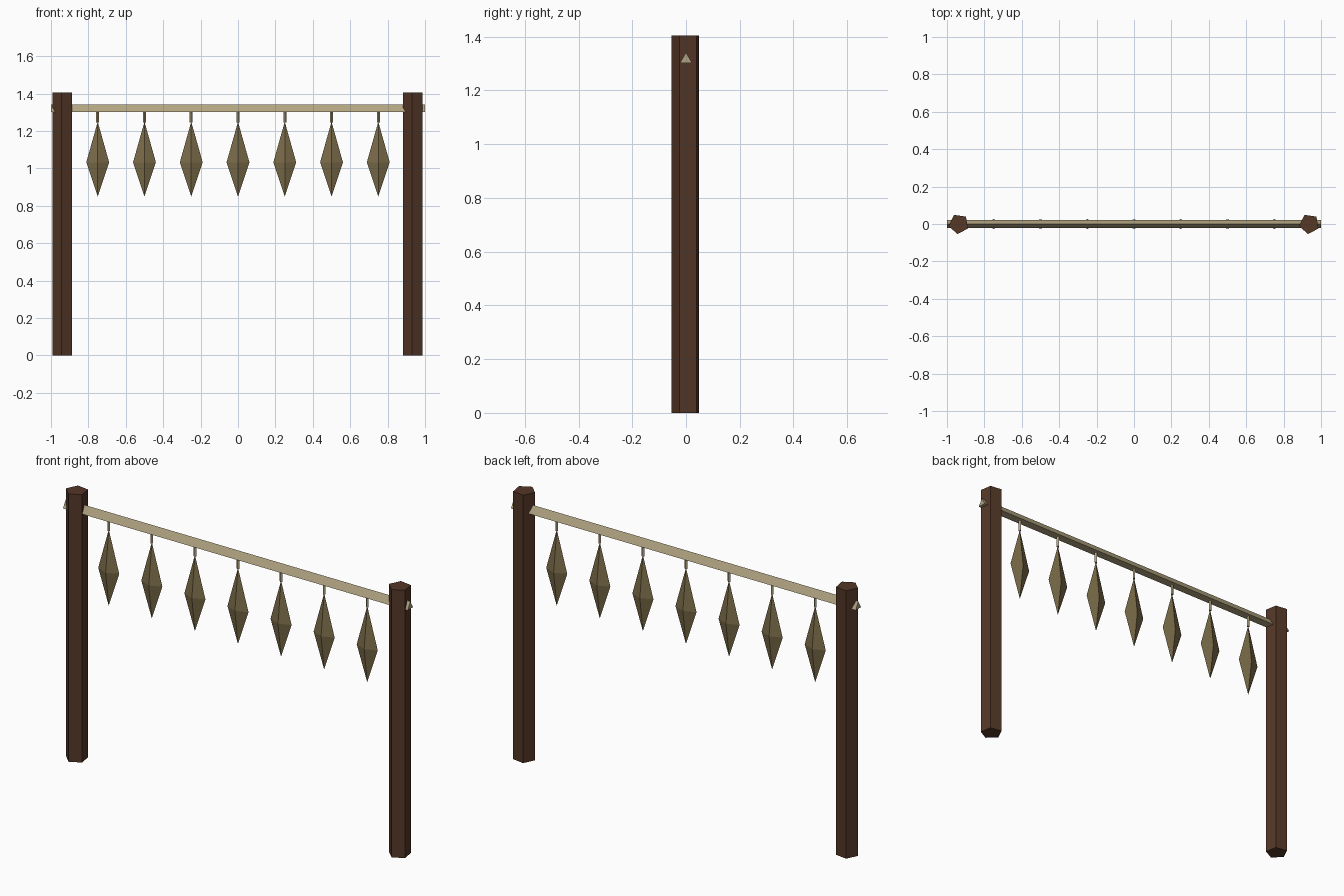
import bpy
import bmesh
from math import cos, sin, pi, radians
from mathutils import Matrix

cube = bpy.data.objects.get("Cube")
if cube:
    bpy.data.objects.remove(cube, do_unlink=True)


def make_material(name, rgb):
    mat = bpy.data.materials.new(name)
    mat.use_nodes = True
    colour = (*rgb, 1.0)
    mat.diffuse_color = colour
    mat.node_tree.nodes["Principled BSDF"].inputs["Base Color"].default_value = colour
    return mat


def lathe(name, mat, sides, profile, turn=0.0, matrix=Matrix()):
    """Faceted solid from (radius, height) pairs; a zero radius makes a point."""
    bm = bmesh.new()
    rings = []
    for r, z in profile:
        count = sides if r else 1
        angles = [turn + 2 * pi * i / sides for i in range(count)]
        rings.append([bm.verts.new((r * cos(a), r * sin(a), z)) for a in angles])
    for low, high in zip(rings, rings[1:]):
        for i in range(sides):
            j = (i + 1) % sides
            corners = [low[i], low[j % len(low)]] if len(low) > 1 else [low[0]]
            corners += [high[j], high[i]] if len(high) > 1 else [high[0]]
            bm.faces.new(corners)
    for ring in (rings[0], rings[-1]):
        if len(ring) > 1:
            bm.faces.new(ring)
    bm.transform(matrix)
    bmesh.ops.recalc_face_normals(bm, faces=bm.faces)
    mesh = bpy.data.meshes.new(name)
    bm.to_mesh(mesh)
    bm.free()
    mesh.materials.append(mat)
    obj = bpy.data.objects.new(name, mesh)
    bpy.context.scene.collection.objects.link(obj)
    return obj


dark_wood = make_material("dark wood", (0.089, 0.038, 0.020))
pale_bone = make_material("pale bone", (0.445, 0.371, 0.220))
olive_hide = make_material("olive hide", (0.195, 0.147, 0.066))

# Five-sided posts, both turned the same way
for side, x in (("right", -0.937), ("left", 0.937)):
    post = lathe(f"{side}_post", dark_wood, 5, [(0.055, 0), (0.055, 1.405)], radians(46))
    post.location.x = x

# Three-sided rail with its ridge upwards
rail = lathe("rail", pale_bone, 3, [(0.026, -1), (0.026, 1)], pi,
             Matrix.Rotation(pi / 2, 4, "Y"))
rail.location.z = 1.315

# Row of flattened diamond pendants on short pegs
flatten = Matrix.Diagonal((1, 0.42, 1, 1))
for i in range(7):
    x = (i - 3) * 0.25
    peg = lathe(f"peg_{i + 1}", pale_bone, 4, [(0.008, 1.245), (0.008, 1.31)])
    pendant = lathe(f"pendant_{i + 1}", olive_hide, 4,
                    [(0, 0.85), (0.061, 1.033), (0, 1.25)], 0, flatten)
    peg.location.x = pendant.location.x = x
